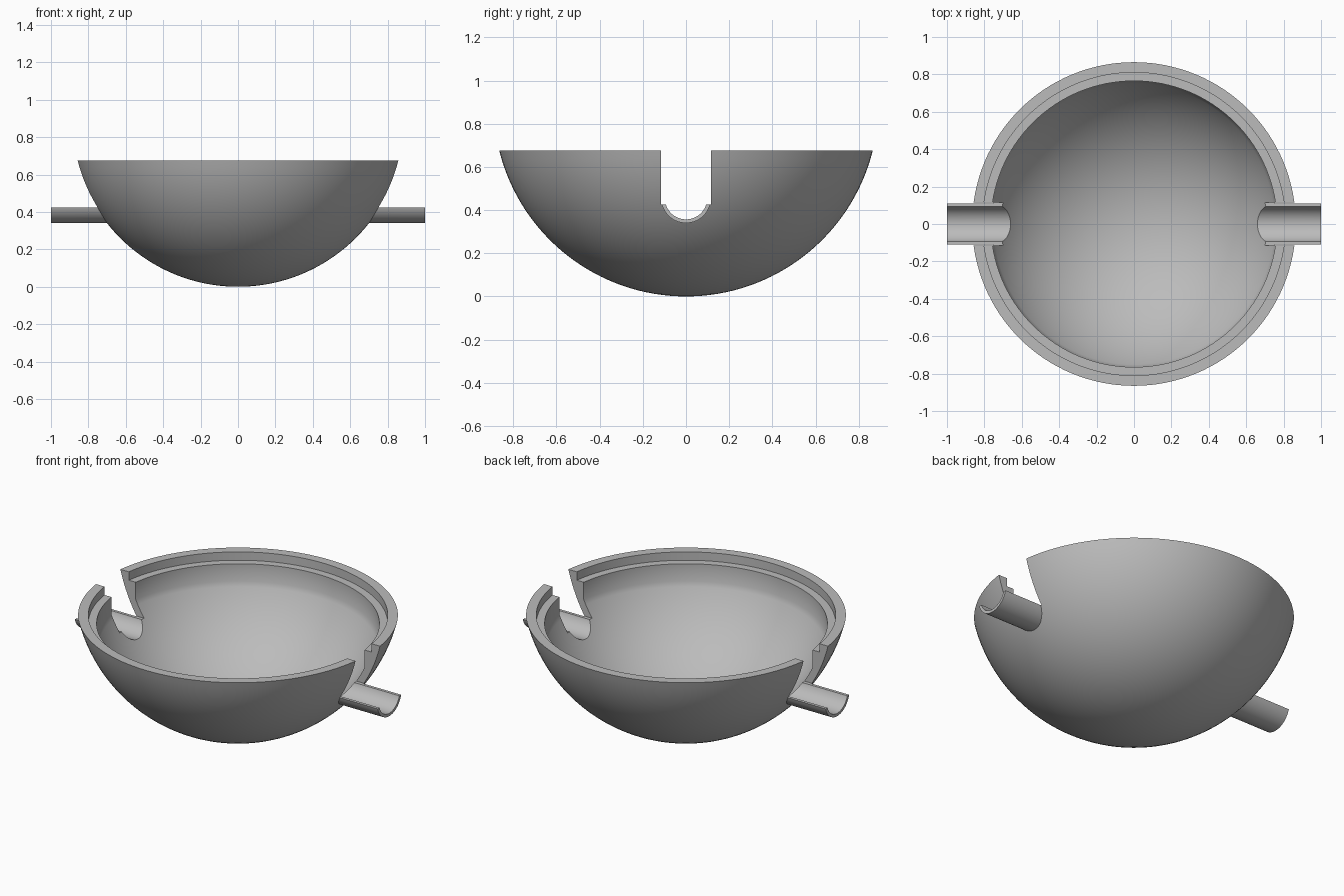
import bpy, bmesh
from math import sin, cos, asin, acos, pi
from mathutils import Matrix

if "Cube" in bpy.data.objects:
    bpy.data.objects.remove(bpy.data.objects["Cube"])

CENTRE, R_OUT, R_IN = 0.892, 0.892, 0.85      # spherical shell
RIM, LEDGE, R_STEP, R_LIP = 0.675, 0.625, 0.81, 0.765
PIPE_Z, PIPE_OUT, PIPE_IN, PIPE_TOP = 0.455, 0.115, 0.098, 0.425

grey = bpy.data.materials.new("plain grey")
grey.use_nodes = True
colour = (0.5, 0.5, 0.5, 1)
grey.diffuse_color = colour
grey.node_tree.nodes["Principled BSDF"].inputs["Base Color"].default_value = colour


def make_object(name, bm):
    bmesh.ops.recalc_face_normals(bm, faces=bm.faces)
    mesh = bpy.data.meshes.new(name)
    bm.to_mesh(mesh)
    bm.free()
    mesh.materials.append(grey)
    obj = bpy.data.objects.new(name, mesh)
    bpy.context.collection.objects.link(obj)
    return obj


def sphere_arc(radius, end, steps=32):
    return [(radius * sin(end * i / steps), CENTRE - radius * cos(end * i / steps))
            for i in range(steps + 1)]


def lathe(name, profile, segments=128):
    bm = bmesh.new()
    verts = [bm.verts.new((r, 0, z)) for r, z in profile]
    edges = [bm.edges.new(pair) for pair in zip(verts, verts[1:])]
    bmesh.ops.spin(bm, geom=verts + edges, axis=(0, 0, 1), cent=(0, 0, 0),
                   angle=2 * pi, steps=segments)
    bmesh.ops.remove_doubles(bm, verts=bm.verts, dist=0.0001)
    return make_object(name, bm)


def trough_arc(radius, top, steps=32):
    """Lower part of a circle in the y-z plane, cut level at the top height."""
    half = acos((PIPE_Z - top) / radius)
    angles = [half * (2 * i / steps - 1) for i in range(steps + 1)]
    return [(radius * sin(a), PIPE_Z - radius * cos(a)) for a in angles]


def prism(name, outline, x0, x1, side):
    bm = bmesh.new()
    face = bm.faces.new([bm.verts.new((side * x0, y, z)) for y, z in outline])
    new = bmesh.ops.extrude_face_region(bm, geom=[face])["geom"]
    bmesh.ops.translate(bm, vec=(side * (x1 - x0), 0, 0),
                        verts=[v for v in new if isinstance(v, bmesh.types.BMVert)])
    return make_object(name, bm)


def combine(target, tool, operation):
    mod = target.modifiers.new(operation.lower(), 'BOOLEAN')
    mod.operation, mod.solver, mod.object = operation, 'EXACT', tool
    bpy.context.view_layer.objects.active = target
    bpy.ops.object.modifier_apply(modifier=mod.name)
    bpy.data.objects.remove(tool)


# Bowl shell with a stepped rim and a straight inner lip
outer = sphere_arc(R_OUT, acos((CENTRE - RIM) / R_OUT))
inner = sphere_arc(R_IN, asin(R_LIP / R_IN))
bowl = lathe("bowl_with_spouts", outer + [(R_STEP, RIM), (R_STEP, LEDGE), (R_LIP, LEDGE)]
             + inner[::-1])

# Open spouts on both sides, each under a slot through the wall
for side in (1, -1):
    combine(bowl, prism("spout", trough_arc(PIPE_OUT, PIPE_TOP + 0.005), 0.702, 1, side), 'UNION')
    slot = trough_arc(PIPE_IN, PIPE_TOP) + [(PIPE_OUT, PIPE_TOP), (PIPE_OUT, 1),
                                            (-PIPE_OUT, 1), (-PIPE_OUT, PIPE_TOP)]
    combine(bowl, prism("slot_cutter", slot, 0.4, 1.2, side), 'DIFFERENCE')

bpy.ops.object.select_all(action='DESELECT')
bowl.select_set(True)
bpy.context.view_layer.objects.active = bowl
bpy.ops.object.shade_smooth_by_angle(angle=pi / 6)
